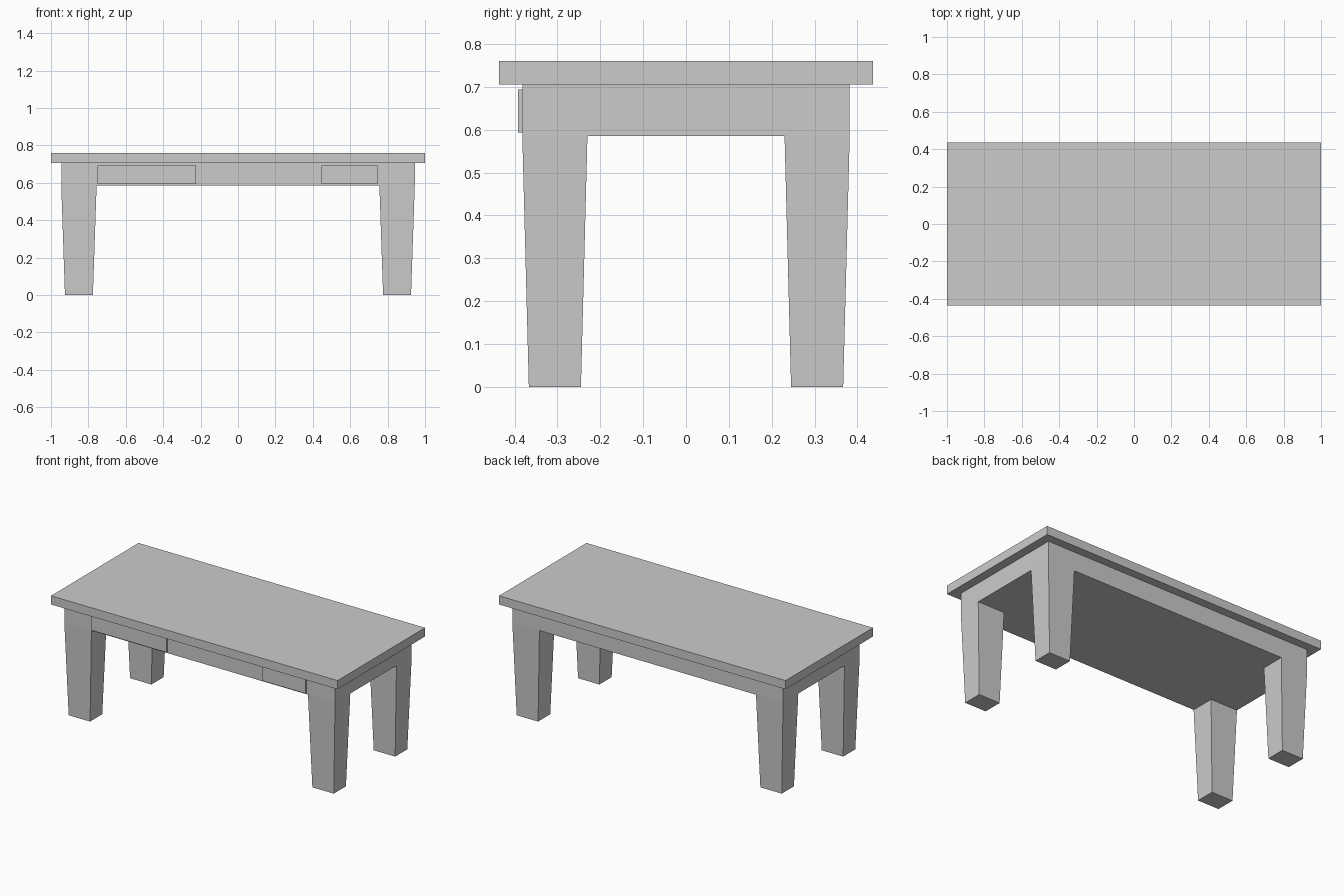
import bpy, bmesh
from mathutils import Vector

if "Cube" in bpy.data.objects:
    bpy.data.objects.remove(bpy.data.objects["Cube"])


def add_object(name, bm):
    bmesh.ops.recalc_face_normals(bm, faces=bm.faces)
    mesh = bpy.data.meshes.new(name)
    bm.to_mesh(mesh)
    bm.free()
    obj = bpy.data.objects.new(name, mesh)
    bpy.context.collection.objects.link(obj)
    return obj


def box(name, lo, hi):
    lo, hi = Vector(lo), Vector(hi)
    bm = bmesh.new()
    bmesh.ops.create_cube(bm, size=1)
    bmesh.ops.scale(bm, vec=hi - lo, verts=bm.verts)
    bmesh.ops.translate(bm, vec=(lo + hi) / 2, verts=bm.verts)
    return add_object(name, bm)


# Table top
box("table_top", (-1, -0.436, 0.705), (1, 0.436, 0.76))

# Solid apron: a 3x3 grid raised into a block
XS = (-0.945, -0.756, 0.756, 0.945)
YS = (-0.382, -0.23, 0.23, 0.382)
UNDERSIDE, APRON_TOP = 0.585, 0.705
bm = bmesh.new()
grid = [[bm.verts.new((x, y, UNDERSIDE)) for y in YS] for x in XS]
cells = {(i, j): bm.faces.new((grid[i][j], grid[i][j + 1], grid[i + 1][j + 1], grid[i + 1][j]))
         for i in range(3) for j in range(3)}
rim = [e for e in bm.edges if e.is_boundary]
ring = bmesh.ops.extrude_edge_only(bm, edges=rim)["geom"]
bmesh.ops.translate(bm, vec=(0, 0, APRON_TOP - UNDERSIDE),
                    verts=[g for g in ring if isinstance(g, bmesh.types.BMVert)])
bmesh.ops.contextual_create(bm, geom=[g for g in ring if isinstance(g, bmesh.types.BMEdge)])

# Tapered legs: pull the four corner cells down to the floor
for i in (0, 2):
    for j in (0, 2):
        foot = bmesh.ops.extrude_discrete_faces(bm, faces=[cells[i, j]])["faces"][0]
        centre = foot.calc_center_median()
        for v in foot.verts:
            v.co = (centre.x + (v.co.x - centre.x) * 0.79,
                    centre.y + (v.co.y - centre.y) * 0.80, 0)
bmesh.ops.remove_doubles(bm, verts=bm.verts, dist=1e-5)
add_object("apron_and_legs", bm)

# Drawer fronts on the front face
for name, x0, x1 in (("wide_drawer", -0.75, -0.225), ("narrow_drawer", 0.447, 0.745)):
    box(name, (x0, -0.392, 0.593), (x1, -0.378, 0.694))
